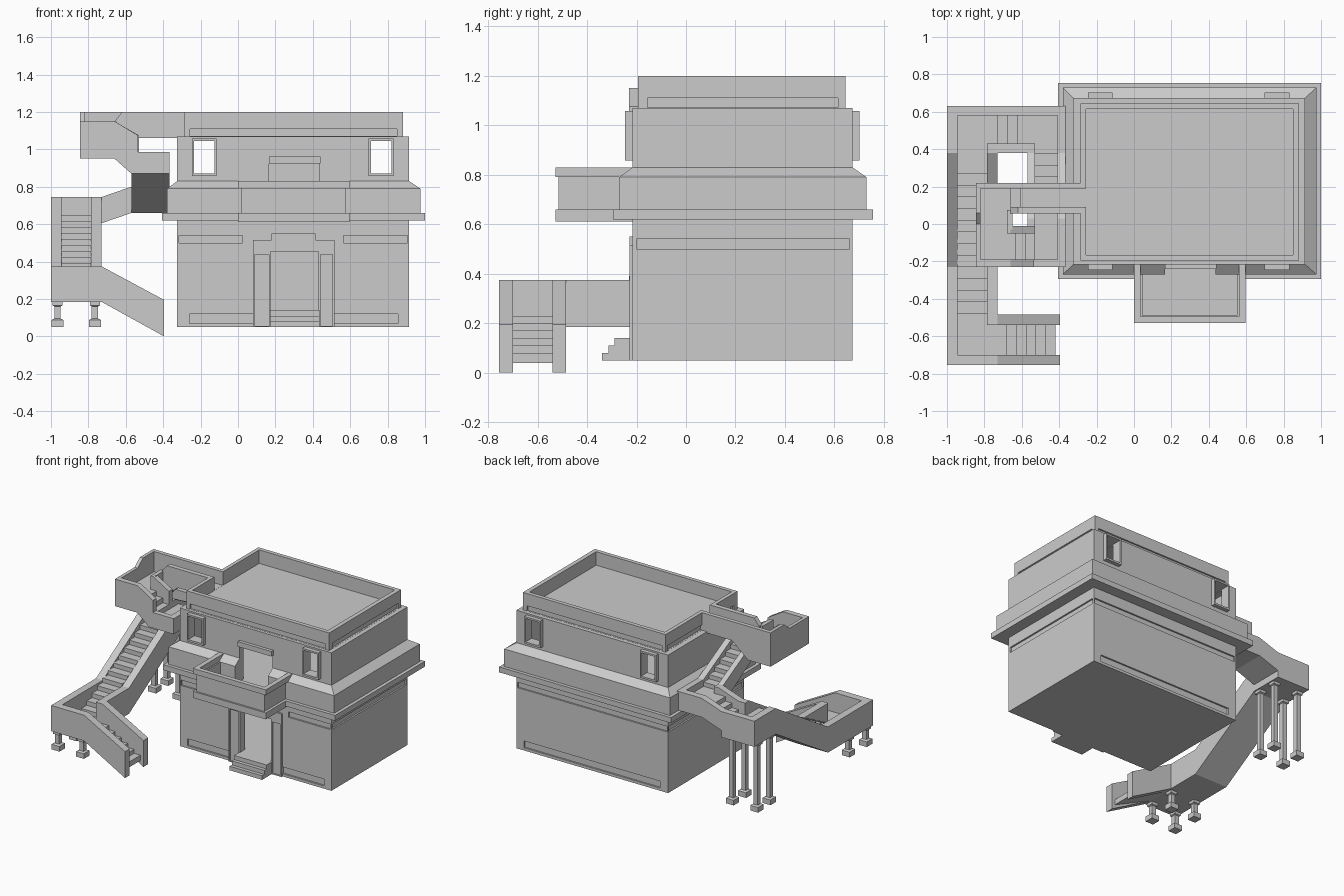
import bpy, bmesh


def mesh_object(name, bm):
    bmesh.ops.recalc_face_normals(bm, faces=bm.faces)
    me = bpy.data.meshes.new(name)
    bm.to_mesh(me)
    bm.free()
    ob = bpy.data.objects.new(name, me)
    bpy.context.collection.objects.link(ob)
    return ob


def loft(name, rings):
    """Stack of rectangles (x0, x1, y0, y1, z), capped at both ends."""
    bm = bmesh.new()
    loops = [[bm.verts.new(p) for p in ((a, c, z), (b, c, z), (b, d, z), (a, d, z))]
             for a, b, c, d, z in rings]
    for lo, hi in zip(loops, loops[1:]):
        for i in range(4):
            j = (i + 1) % 4
            bm.faces.new((lo[i], lo[j], hi[j], hi[i]))
    bm.faces.new(loops[0])
    bm.faces.new(loops[-1])
    return mesh_object(name, bm)


def box(name, x0, x1, y0, y1, z0, z1):
    return loft(name, [(x0, x1, y0, y1, z0), (x0, x1, y0, y1, z1)])


def prism(name, axis, a, b, pts):
    """Profile in XZ (axis y) or YZ (axis x), extruded from a to b."""
    bm = bmesh.new()
    place = (lambda u, z, t: (t, u, z)) if axis == 'x' else (lambda u, z, t: (u, t, z))
    lo, hi = ([bm.verts.new(place(u, z, t)) for u, z in pts] for t in (a, b))
    n = len(pts)
    for i in range(n):
        j = (i + 1) % n
        bm.faces.new((lo[i], lo[j], hi[j], hi[i]))
    bm.faces.new(lo)
    bm.faces.new(hi)
    return mesh_object(name, bm)


def steps(u0, z0, u1, z1, n):
    du, dz = (u1 - u0) / n, (z1 - z0) / n
    pts = []
    for i in range(n):
        pts += [(u0 + i * du, z0 + i * dz), (u0 + i * du, z0 + (i + 1) * dz)]
    return pts + [(u1, z1)]


def cut(ob, boxes):
    for b in boxes:
        c = box("cutter", *b)
        c.hide_render = True
        m = ob.modifiers.new("cut", 'BOOLEAN')
        m.operation, m.solver, m.object = 'DIFFERENCE', 'EXACT', c
        bpy.context.view_layer.objects.active = ob
        bpy.ops.object.modifier_apply(modifier=m.name)
        bpy.data.objects.remove(c)


# Building shell: walls, ledge, sloped band, upper storey, parapet and roof deck
X0, X1, Y0, Y1 = -0.325, 0.915, -0.216, 0.673
wall = (X0, X1, Y0, Y1)
ledge = (-0.405, 1.0, -0.295, 0.755)
band = (-0.38, 0.975, -0.27, 0.73)
par = (-0.285, 0.882, -0.195, 0.645)
deck = (-0.257, 0.85, -0.165, 0.615)
house = loft("house", [r + (z,) for r, z in (
    (wall, .05), (wall, .62), (ledge, .62), (ledge, .66), (band, .66), (band, .79),
    (wall, .83), (wall, 1.07), (par, 1.07), (par, 1.2), (deck, 1.2), (deck, 1.10))])

D = 0.012  # groove depth
windows = [(-.235, -.125), (.71, .82)]
cuts = [(-.28, .87, -.17, .63, .14, .58), (-.28, .87, -.17, .63, .66, 1.04),  # rooms
        (.175, .43, -.4, -.1, .14, .455), (.165, .435, -.4, -.1, .66, .925),  # doors
        (-.315, .025, -.4, Y0 + D, .5, .54), (.565, .905, -.4, Y0 + D, .5, .54),
        (-.26, .855, -.4, Y0 + D, .07, .12), (-.26, .855, Y1 - D, .9, .07, .12),
        (-.315, .905, Y1 - D, .9, .5, .54),
        (-.5, X0 + D, -.2, .66, .5, .54), (X1 - D, 1.1, -.2, .66, .5, .54),
        (-.257, .85, -.4, par[2] + D, 1.071, 1.11), (-.257, .85, par[3] - D, .9, 1.071, 1.11),
        (-.5, par[0] + D, -.155, .615, 1.071, 1.11), (par[1] - D, 1.1, -.155, .615, 1.071, 1.11),
        (-.4, -.2, .09, .19, 1.101, 1.3)]  # roof passage
for a, b in windows:
    cuts.append((a, b, -.4, .9, .872, 1.045))
cut(house, cuts)

# Window frames, front and back
for a, b in windows:
    for side, y0, y1 in (("front", -.247, Y0 + .01), ("back", Y1 - .01, .702)):
        f = box("window_frame_" + side, a - .011, b + .011, y0, y1, .858, 1.058)
        cut(f, [(a, b, -.5, 1, .872, 1.045)])

# Ground door surround with recessed side strips, and entrance steps
door = prism("door_surround", 'y', -.228, -.2, [
    (.08, .05), (.515, .05), (.515, .515), (.415, .515), (.415, .55),
    (.18, .55), (.18, .515), (.08, .515)])
cut(door, [(.175, .43, -.4, 0, .14, .455), (.09, .165, -.4, -.218, .055, .437),
           (.44, .505, -.4, -.218, .055, .437)])
prism("entrance_steps", 'x', .17, .435, [(-.2, .05)] + steps(-.34, .05, -.262, .14, 3)[:-1]
      + [(-.2, .14)])

# Balcony: slab, three walls, rim, and door lintel
box("balcony_slab", 0, .597, -.528, -.2, .612, .66)
box("balcony_front_wall", .02, .577, -.515, -.49, .66, .79)
box("balcony_front_rim", 0, .597, -.528, -.495, .79, .83)
for a, b, c, d in ((.02, .045, 0, .035), (.552, .577, .562, .597)):
    box("balcony_side_wall", a, b, -.49, -.24, .66, .79)
    box("balcony_side_rim", c, d, -.495, -.21, .79, .83)
box("balcony_door_lintel", .165, .44, -.24, -.19, .925, .962)

# Lower flight and first landing
prism("lower_flight_outer_wall", 'y', -.755, -.70, [
    (-1, .185), (-.73, .185), (-.395, 0), (-.395, .195), (-.73, .375), (-1, .375)])
prism("lower_flight_inner_wall", 'y', -.54, -.485, [
    (-.785, .185), (-.73, .185), (-.395, 0), (-.395, .195), (-.73, .375), (-.785, .375)])
prism("lower_flight_steps", 'y', -.70, -.54, steps(-.42, .05, -.73, .23, 6)
      + [(-.945, .23), (-.945, .185), (-.73, .185), (-.42, .04)])

# Long second flight and back landing
prism("long_flight_outer_wall", 'x', -1, -.945, [
    (-.755, .185), (-.23, .185), (.38, .555), (.63, .555), (.63, .745),
    (.38, .745), (-.23, .375), (-.755, .375)])
prism("long_flight_inner_wall", 'x', -.785, -.73, [
    (-.54, .185), (-.23, .185), (.38, .555), (.43, .555), (.43, .745),
    (.38, .745), (-.23, .375), (-.54, .375)])
prism("long_flight_steps", 'x', -.945, -.785, [(-.70, .23)] + steps(-.48, .23, .33, .65, 13)
      + [(.58, .65), (.58, .555), (.38, .555), (-.23, .185), (-.70, .185)])

# Short third flight along the back, with corner landing
back = [(-.73, .555), (-.73, .605), (-.57, .66)]
prism("third_flight_back_wall", 'y', .58, .63, [(-1, .555)] + back + [
    (-.365, .66), (-.365, .80), (-.57, .80), (-.73, .745), (-1, .745)])
prism("third_flight_inner_wall", 'y', .38, .43, [(-.785, .555)] + back + [
    (-.53, .66), (-.53, .80), (-.57, .80), (-.73, .745), (-.785, .745)])
prism("third_flight_steps", 'y', .43, .58, [(-.785, .65)] + steps(-.73, .65, -.57, .75, 3)
      + [(-.41, .75), (-.41, .66)] + back[::-1] + [(-.785, .555)])

# Fourth flight towards the front
prism("fourth_flight_outer_wall", 'x', -.57, -.53, [
    (.43, .66), (.38, .66), (.03, .87), (-.05, .87), (-.05, .985), (.03, .985),
    (.38, .80), (.43, .80)])
prism("fourth_flight_house_wall", 'x', -.41, -.365, [
    (.63, .66), (.38, .66), (.03, .87), (-.23, .87), (-.23, .985), (.03, .985),
    (.38, .80), (.63, .80)])
prism("fourth_flight_steps", 'x', -.53, -.41, [(.43, .75)] + steps(.38, .75, .0, .94, 6)
      + [(-.19, .94), (-.19, .87), (.03, .87), (.38, .66), (.58, .66)])

# Fifth flight, top landing and bridge to the roof
prism("fifth_flight_front_wall", 'y', -.23, -.19, [
    (-.845, .95), (-.66, .95), (-.57, .87), (-.365, .87), (-.365, .985),
    (-.535, .985), (-.535, 1.075), (-.66, 1.15), (-.845, 1.15)])
prism("fifth_flight_inner_wall", 'y', -.05, -.01, [
    (-.68, .95), (-.66, .95), (-.57, .87), (-.53, .87), (-.53, 1.075),
    (-.66, 1.15), (-.68, 1.15)])
prism("fifth_flight_steps", 'y', -.19, -.05, steps(-.53, .94, -.68, 1.05, 3)
      + [(-.82, 1.05), (-.82, .95), (-.66, .95), (-.57, .87), (-.53, .87)])
box("top_landing_floor", -.82, -.655, -.05, .19, .95, 1.05)
prism("top_landing_left_wall", 'x', -.845, -.82, [
    (-.23, .95), (.22, .95), (.22, 1.2), (.06, 1.2), (.0, 1.15), (-.23, 1.15)])
box("top_landing_right_wall", -.68, -.65, -.03, .075, .95, 1.15)
under = [(-.66, .95), (-.53, 1.06), (-.26, 1.06), (-.26, 1.2)]
prism("bridge_back_wall", 'y', .19, .22, [(-.845, .95)] + under + [(-.845, 1.2)])
prism("bridge_front_wall", 'y', .055, .09, under + [(-.62, 1.2), (-.66, 1.15)])
prism("bridge_floor", 'y', .09, .19, steps(-.66, 1.05, -.56, 1.10, 2)
      + [(-.25, 1.10), (-.25, 1.06), (-.53, 1.06), (-.66, .95)])

# Support columns under both landings: foot, shaft and cap
for label, ys, top in (("front", (-.72, -.52), .19), ("back", (.405, .55), .56)):
    for x in (-.965, -.765):
        for y in ys:
            rings = [(.032, .05), (.032, .088), (.017, .095), (.017, top - .03),
                     (.026, top - .025), (.026, top)]
            loft(label + "_column", [(x - r, x + r, y - r, y + r, z) for r, z in rings])
